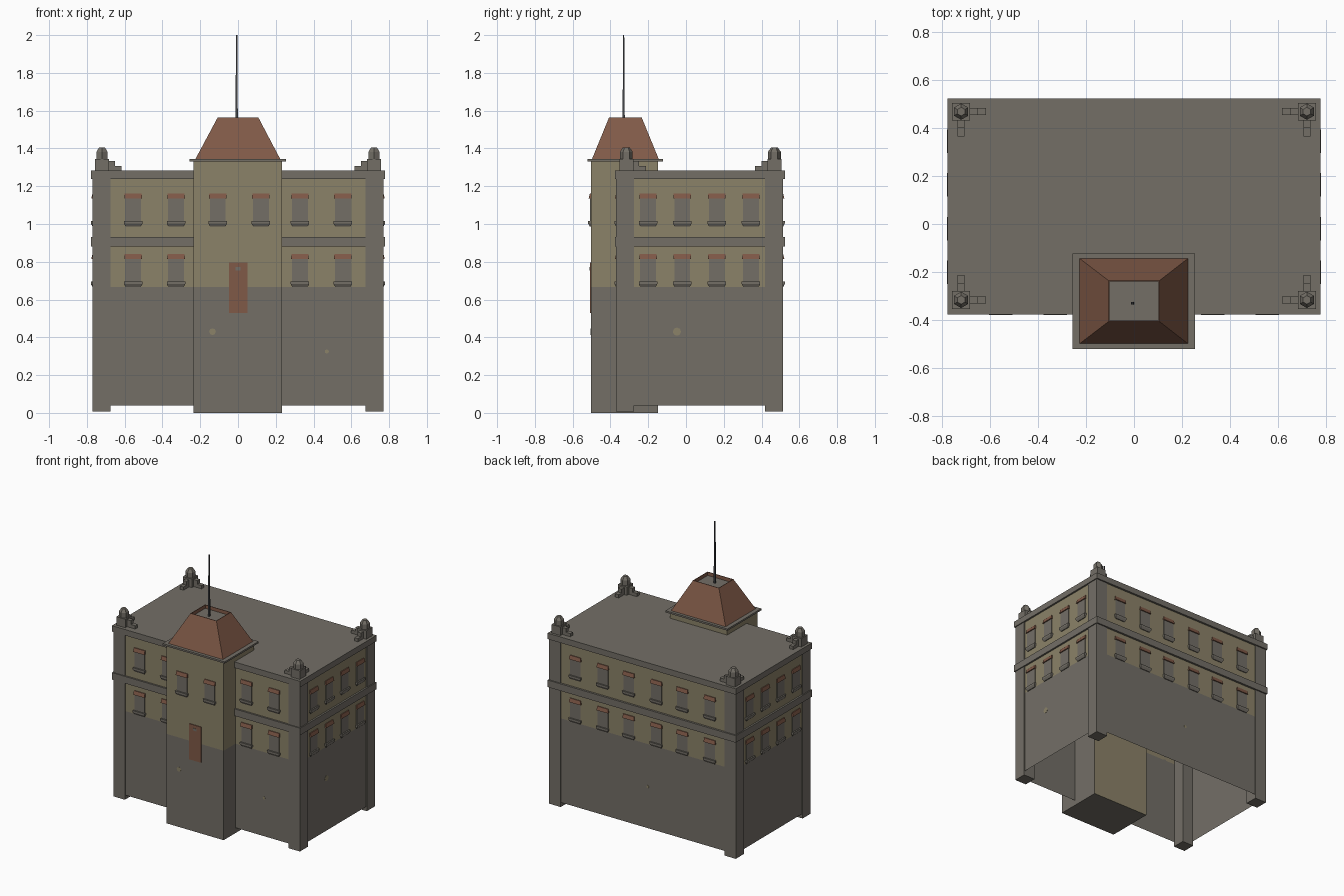
import bpy, bmesh, math
from mathutils import Matrix

if "Cube" in bpy.data.objects:
    bpy.data.objects.remove(bpy.data.objects["Cube"])


def material(name, rgb):
    m = bpy.data.materials.new(name)
    m.diffuse_color = (*rgb, 1)
    m.use_nodes = True
    m.node_tree.nodes["Principled BSDF"].inputs["Base Color"].default_value = m.diffuse_color
    return m


GRAY = material("gray stone", (0.172, 0.158, 0.134))
BEIGE = material("beige plaster", (0.258, 0.223, 0.138))
TERRA = material("terracotta", (0.215, 0.100, 0.063))
DARK = material("dark iron", (0.055, 0.058, 0.065))


def frustum(bm, a, b, M=Matrix()):
    """Block between rectangle a and rectangle b, each (x0, x1, y0, y1, z)."""
    rings = []
    for x0, x1, y0, y1, z in (a, b):
        rings.append([bm.verts.new(M @ Matrix.Translation((x, y, z)).translation)
                      for x, y in ((x0, y0), (x1, y0), (x1, y1), (x0, y1))])
    lo, hi = rings
    bm.faces.new(lo[::-1])
    bm.faces.new(hi)
    for i in range(4):
        j = (i + 1) % 4
        bm.faces.new((lo[i], lo[j], hi[j], hi[i]))


def box(bm, x0, x1, y0, y1, z0, z1, M=Matrix()):
    frustum(bm, (x0, x1, y0, y1, z0), (x0, x1, y0, y1, z1), M)


def finish(name, bm, *mats):
    me = bpy.data.meshes.new(name)
    bm.to_mesh(me)
    bm.free()
    for m in mats:
        me.materials.append(m)
    ob = bpy.data.objects.new(name, me)
    bpy.context.collection.objects.link(ob)
    return ob


def drop_faces(bm, test):
    bmesh.ops.delete(bm, geom=[f for f in bm.faces if test(f)], context='FACES')


def split_at(bm, z):
    bmesh.ops.bisect_plane(bm, geom=bm.verts[:] + bm.edges[:] + bm.faces[:],
                           plane_co=(0, 0, z), plane_no=(0, 0, 1))
    bm.normal_update()


SPLIT = 0.667   # gray base below, plaster above

# main walls: hollow shell, open at the bottom
bm = bmesh.new()
box(bm, -0.764, 0.764, -0.364, 0.508, 0.04, 1.26)
bm.normal_update()
drop_faces(bm, lambda f: abs(f.normal.z) > 0.9)
split_at(bm, SPLIT)
for f in bm.faces:
    f.material_index = int(f.calc_center_median().z > SPLIT)
finish("main_walls", bm, GRAY, BEIGE)

# corner pillars
bm = bmesh.new()
for x in (-0.77, 0.675):
    for y in (-0.37, 0.418):
        box(bm, x, x + 0.095, y, y + 0.095, 0.008, 1.25)
finish("corner_pillars", bm, GRAY)

# floor band: four strips around the walls
bm = bmesh.new()
for x in (-0.777, 0.757):
    box(bm, x, x + 0.02, -0.377, 0.523, 0.88, 0.932)
for y in (-0.377, 0.503):
    box(bm, -0.757, 0.757, y, y + 0.02, 0.88, 0.932)
finish("floor_band", bm, GRAY)

# cornice and flat roof
bm = bmesh.new()
box(bm, -0.777, 0.777, -0.377, 0.523, 1.238, 1.282)
finish("roof_cornice", bm, GRAY)

# tower: plaster above the base, plain plaster rear
bm = bmesh.new()
box(bm, -0.236, 0.234, -0.503, -0.148, 0, 1.335)
split_at(bm, SPLIT)
for f in bm.faces:
    f.material_index = int(f.calc_center_median().z > SPLIT or f.normal.y > 0.9)
finish("tower", bm, GRAY, BEIGE)

# tower eaves
bm = bmesh.new()
box(bm, -0.257, 0.255, -0.521, -0.122, 1.33, 1.343)
finish("tower_eaves", bm, GRAY)

# sloped tower roof with a sunken flat top
bm = bmesh.new()
frustum(bm, (-0.226, 0.224, -0.498, -0.144, 1.343),
        (-0.107, 0.107, -0.407, -0.235, 1.565))
bm.normal_update()
top = max(bm.faces, key=lambda f: f.calc_center_median().z)
bmesh.ops.inset_individual(bm, faces=[top], thickness=0.006, depth=0)
bmesh.ops.inset_individual(bm, faces=[top], thickness=0.001, depth=-0.025)
top.material_index = 1
finish("tower_roof", bm, TERRA, GRAY)

# flag pole
bm = bmesh.new()
frustum(bm, (-0.013, -0.001, -0.336, -0.324, 1.535),
        (-0.011, -0.003, -0.333, -0.327, 2.0))
finish("flag_pole", bm, DARK)

# door on the tower front
bm = bmesh.new()
box(bm, -0.048, 0.051, -0.508, -0.503, 0.53, 0.796)
finish("tower_door", bm, TERRA)
bm = bmesh.new()
box(bm, -0.014, 0.014, -0.51, -0.508, 0.755, 0.772)
finish("door_plate", bm, GRAY)


# windows: panel, lintel and sill, local -y points out of the wall
def windows(side, spots, turn, offset):
    panel, lintel, sill = bmesh.new(), bmesh.new(), bmesh.new()
    for u, z, out in spots:
        M = (Matrix.Rotation(math.radians(turn), 4, 'Z')
             @ Matrix.Translation((u, -(offset + out), z)))
        box(panel, -0.042, 0.042, -0.005, 0, 0, 0.13, M)
        frustum(lintel, (-0.047, 0.047, -0.013, 0, 0.122),
                (-0.045, 0.045, -0.006, 0, 0.15), M)
        box(sill, -0.049, 0.049, -0.015, 0, -0.010, 0.004, M)
        frustum(sill, (-0.040, 0.040, -0.006, 0, -0.026),
                (-0.049, 0.049, -0.015, 0, -0.010), M)
    finish(side + "_window_panels", panel, GRAY)
    finish(side + "_window_lintels", lintel, TERRA)
    finish(side + "_window_sills", sill, GRAY)


LOW, HIGH = 0.692, 1.012
wide = (-0.555, -0.328, 0.328, 0.555)
depth = (-0.201, -0.02, 0.163, 0.344)
windows("front", [(u, z, 0) for z in (LOW, HIGH) for u in wide]
        + [(u, HIGH, 0.139) for u in (-0.107, 0.121)], 0, 0.364)
windows("back", [(u, z, 0) for z in (LOW, HIGH) for u in wide + (-0.114, 0.114)],
        180, 0.508)
windows("right", [(u, z, 0) for z in (LOW, HIGH) for u in depth], 90, 0.764)
windows("left", [(-u, z, 0) for z in (LOW, HIGH) for u in depth], -90, 0.764)

# roof corner finials: block, stepped arms and a six-sided cap
for sx in (-1, 1):
    for y, sy in ((-0.316, -1), (0.468, 1)):
        bm = bmesh.new()
        box(bm, -0.037, 0.037, -0.037, 0.037, 1.28, 1.345)
        for turn in (0, 90):
            M = Matrix.Rotation(math.radians(turn), 4, 'Z')
            box(bm, 0.03, 0.068, -0.015, 0.015, 1.28, 1.334, M)
            box(bm, 0.06, 0.103, -0.015, 0.015, 1.28, 1.306, M)
        for r1, r2, z0, z1 in ((0.034, 0.034, 1.345, 1.382), (0.034, 0.018, 1.382, 1.405)):
            bmesh.ops.create_cone(bm, cap_ends=True, segments=6, radius1=r1, radius2=r2,
                                  depth=z1 - z0,
                                  matrix=Matrix.Translation((0, 0, (z0 + z1) / 2)))
        # mirror so that the arms point to the roof centre
        bmesh.ops.transform(bm, verts=bm.verts,
                            matrix=Matrix.Translation((sx * 0.72, y, 0))
                            @ Matrix.Diagonal((-sx, -sy, 1, 1)))
        bmesh.ops.recalc_face_normals(bm, faces=bm.faces)
        finish("corner_finial", bm, GRAY)

# bare plaster spots on the gray base: u, z, radius, turn, wall distance
for u, z, r, turn, dist in ((-0.135, 0.43, 0.018, 0, 0.503), (0.47, 0.325, 0.011, 0, 0.364),
                            (-0.048, 0.43, 0.022, 90, 0.764), (0.04, 0.35, 0.011, 180, 0.508)):
    bm = bmesh.new()
    M = (Matrix.Rotation(math.radians(turn), 4, 'Z') @ Matrix.Translation((u, -dist, z))
         @ Matrix.Rotation(math.radians(90), 4, 'X'))
    bmesh.ops.create_cone(bm, cap_ends=True, segments=8, radius1=r, radius2=r,
                          depth=0.003, matrix=M)
    finish("plaster_spot", bm, BEIGE)
